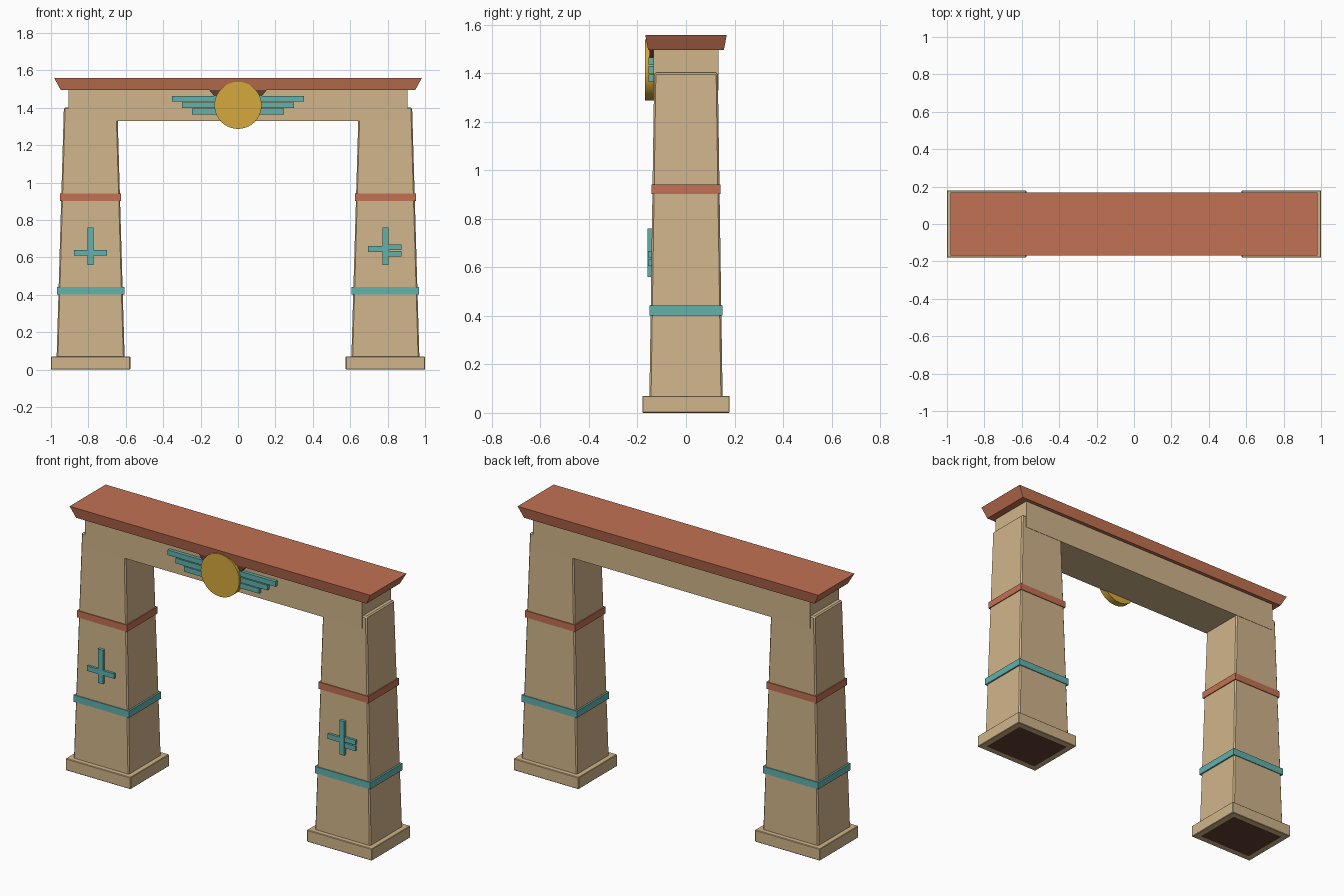
import bpy, bmesh, math

if "Cube" in bpy.data.objects:
    bpy.data.objects.remove(bpy.data.objects["Cube"])


def material(name, r, g, b):
    def lin(c):
        c /= 255
        return c / 12.92 if c <= 0.04045 else ((c + 0.055) / 1.055) ** 2.4
    m = bpy.data.materials.new(name)
    m.diffuse_color = (lin(r), lin(g), lin(b), 1)
    m.use_nodes = True
    m.node_tree.nodes["Principled BSDF"].inputs["Base Color"].default_value = m.diffuse_color
    return m


SAND = material("sandstone", 209, 181, 139)
TERRA = material("terracotta", 193, 113, 82)
TEAL = material("teal", 98, 178, 172)
GOLD = material("gold", 213, 168, 60)
DARK = material("dark_brown", 98, 64, 49)


def add(name, bm, *mats):
    bmesh.ops.recalc_face_normals(bm, faces=bm.faces)
    me = bpy.data.meshes.new(name)
    bm.to_mesh(me)
    bm.free()
    for m in mats:
        me.materials.append(m)
    ob = bpy.data.objects.new(name, me)
    bpy.context.collection.objects.link(ob)
    return ob


def frustum_mesh(cx, z0, z1, bottom, top):
    """Tapered block: bottom and top are (half x, half y)."""
    bm = bmesh.new()
    bmesh.ops.create_cube(bm, size=2)
    for v in bm.verts:
        hx, hy = top if v.co.z > 0 else bottom
        v.co = (cx + v.co.x * hx, v.co.y * hy, z1 if v.co.z > 0 else z0)
    return bm


def frustum(name, mat, cx, z0, z1, bottom, top=None):
    return add(name, frustum_mesh(cx, z0, z1, bottom, top or bottom), mat)


def plate(name, mat, x0, x1, y0, y1, z0, z1):
    bm = bmesh.new()
    bmesh.ops.create_cube(bm, size=1)
    for v in bm.verts:
        v.co = (x1 if v.co.x > 0 else x0, y1 if v.co.y > 0 else y0,
                z1 if v.co.z > 0 else z0)
    return add(name, bm, mat)


def bevel(ob, w):
    mod = ob.modifiers.new("soft_edge", 'BEVEL')
    mod.width = w
    mod.segments = 1
    mod.limit_method = 'ANGLE'


for side, s in (("left", -1), ("right", 1)):
    cx = 0.788 * s
    # Plinth with dark inset underside
    bm = frustum_mesh(cx, 0, 0.07, (0.212, 0.18), (0.212, 0.18))
    bm.normal_update()
    under = [f for f in bm.faces if f.calc_center_median().z < 0.001]
    bmesh.ops.inset_region(bm, faces=under, thickness=0.052)
    under[0].material_index = 1
    bevel(add(side + "_plinth", bm, SAND, DARK), 0.003)
    # Tapered pillar and its bands
    bevel(frustum(side + "_pillar", SAND, cx, 0.06, 1.402, (0.182, 0.151), (0.143, 0.131)), 0.007)
    frustum(side + "_teal_band", TEAL, cx, 0.402, 0.442, (0.181, 0.151))
    frustum(side + "_terracotta_band", TERRA, cx, 0.902, 0.942, (0.163, 0.143))
    # Upright of the pillar emblem
    plate(side + "_emblem_upright", TEAL, cx - 0.016, cx + 0.016, -0.158, -0.135, 0.56, 0.76)
    # Winged bars beside the disc
    for i, (reach, z) in enumerate(((0.352, 1.449), (0.299, 1.414), (0.245, 1.38))):
        a, b = sorted((0.09 * s, reach * s))
        plate(f"{side}_wing_bar_{i + 1}", TEAL, a, b, -0.154, -0.125, z - 0.015, z + 0.015)

# Cross bars of the emblems
plate("left_emblem_bar", TEAL, -0.877, -0.70, -0.156, -0.135, 0.611, 0.64)
plate("right_emblem_bar", TEAL, 0.695, 0.79, -0.156, -0.135, 0.63, 0.66)
plate("right_emblem_upper_bar", TEAL, 0.785, 0.875, -0.156, -0.135, 0.64, 0.668)
plate("right_emblem_lower_bar", TEAL, 0.785, 0.875, -0.156, -0.135, 0.605, 0.633)

# Lintel and flared cornice
frustum("lintel", SAND, 0, 1.328, 1.497, (0.905, 0.134))
frustum("cornice", TERRA, 0, 1.495, 1.558, (0.948, 0.156), (0.982, 0.168))

# Bracket behind the disc
bm = bmesh.new()
ring = [bm.verts.new((x, -0.15, z)) for x, z in
        ((-0.10, 1.43), (0.10, 1.43), (0.155, 1.496), (-0.155, 1.496))]
f = bm.faces.new(ring)
ext = bmesh.ops.extrude_face_region(bm, geom=[f], use_keep_orig=True)
for v in ext["geom"]:
    if isinstance(v, bmesh.types.BMVert):
        v.co.y = -0.125
add("disc_bracket", bm, DARK)

# Sun disc
bpy.ops.mesh.primitive_cylinder_add(vertices=40, radius=0.126, depth=0.04,
                                    location=(0, -0.148, 1.413),
                                    rotation=(math.pi / 2, 0, 0))
disc = bpy.context.object
disc.name = "sun_disc"
disc.data.materials.append(GOLD)
bpy.ops.object.shade_smooth_by_angle()
